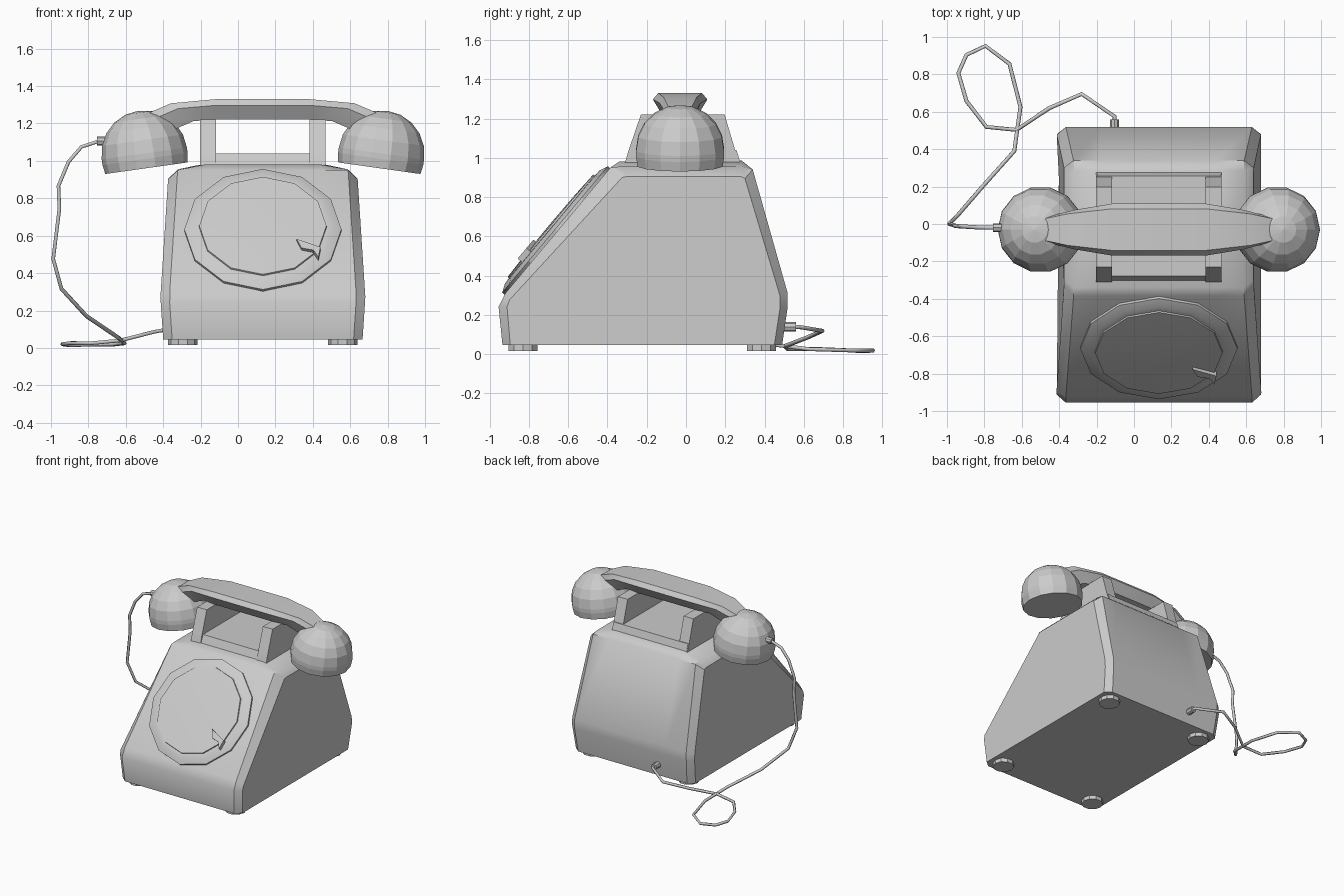
import bpy, bmesh, math
from mathutils import Matrix, Vector

if "Cube" in bpy.data.objects:
    bpy.data.objects.remove(bpy.data.objects["Cube"])

CX = 0.133          # centre line of the telephone body
CY = -0.03          # centre line of the handset


def loft(name, rings, angle=None, matrix=None):
    """Skin closed rings of equal length and cap both ends."""
    bm = bmesh.new()
    rows = [[bm.verts.new(p) for p in ring] for ring in rings]
    n = len(rows[0])
    for a, b in zip(rows, rows[1:]):
        for i in range(n):
            j = (i + 1) % n
            bm.faces.new((a[i], a[j], b[j], b[i]))
    for row in (rows[0], rows[-1]):
        if (row[0].co - row[n // 2].co).length > 1e-4:
            bm.faces.new(row)
    bmesh.ops.remove_doubles(bm, verts=bm.verts, dist=1e-5)
    bmesh.ops.recalc_face_normals(bm, faces=bm.faces)
    if matrix:
        bm.transform(matrix)
    me = bpy.data.meshes.new(name)
    bm.to_mesh(me)
    bm.free()
    ob = bpy.data.objects.new(name, me)
    bpy.context.collection.objects.link(ob)
    if angle:
        bpy.ops.object.select_all(action='DESELECT')
        ob.select_set(True)
        bpy.context.view_layer.objects.active = ob
        bpy.ops.object.shade_smooth_by_angle(angle=math.radians(angle))
    return ob


def lathe(name, profile, sides, matrix, angle=None):
    """Revolve (radius, height) points around local z."""
    rings = [[(r * math.cos(2 * math.pi * i / sides),
               r * math.sin(2 * math.pi * i / sides), h) for i in range(sides)]
             for r, h in profile]
    return loft(name, rings, angle, matrix)


def extrude_x(name, profile, x0, x1):
    return loft(name, [[(x, y, z) for y, z in profile] for x in (x0, x1)])


# Body: side profile lofted across x, with chamfered corners
outer = [(-.935, .045), (-.955, .24), (-.92, .31), (-.385, .95), (-.34, .98),
         (.285, .985), (.34, .94), (.518, .31), (.518, .24), (.49, .045)]
inner = [(-.895, .045), (-.912, .24), (-.9, .275), (-.325, .90), (-.30, .905),
         (.28, .905), (.30, .895), (.478, .30), (.48, .24), (.45, .045)]


def half_width(z):
    if z < .27:
        return .533 + .015 * (z - .045) / .225
    return .548 - .041 * (z - .27) / .63


half = [[(half_width(z), y, z) for y, z in inner],
        [(half_width(z) - .048, y, min(z, .95) if z < .97 else .955) for y, z in outer],
        [(.31, y, z) for y, z in outer]]
rings = [[(CX + s * x, y, z) for x, y, z in ring]
         for s, group in ((-1, half), (1, half[::-1])) for ring in group]
loft("body", rings, 36)

# Feet
for fx in (-.295, .56):
    for fy in (-.83, .385):
        lathe("foot", [(.078, .015), (.078, .06)], 10, Matrix.Translation((fx, fy, 0)), 30)

# Dial on the sloping front
dial = Matrix(((1, 0, 0, CX), (0, .641, -.767, -.656), (0, .767, .641, .625), (0, 0, 0, 1)))
lathe("dial", [(.42, -.02), (.42, .015), (.375, .034), (.342, .036), (.34, .045),
               (.2, .05), (0, .052)], 12, dial, 30)

# Finger stop
stop = [(.18, -.11), (.277, -.153), (.308, -.167), (.297, -.236), (.271, -.188), (.207, -.173)]
loft("finger_stop", [[(u, v, h) for u, v in stop] for h in (.035, .066)], matrix=dial)

# Cradle: low crossbar and two uprights
extrude_x("cradle_base", [(-.315, .95), (-.278, 1.04), (.257, 1.04), (.285, .95)],
          CX - .33, CX + .33)
post = [(-.318, .95), (-.295, 1.03), (-.23, 1.22), (.197, 1.22), (.25, 1.04), (.288, .95)]
for s in (-1, 1):
    extrude_x("cradle_post", post, CX + s * .25, CX + s * .336)

# Handset grip: six-sided section; (top x, top z, bottom x, bottom z, half width)
side = [(.25, 1.33, .25, 1.22, .139), (.49, 1.308, .37, 1.213, .105), (.65, 1.24, .56, 1.13, .062)]
section = [(-.66, 0), (-1, .7), (-.8, 1), (.8, 1), (1, .7), (.66, 0)]
rings = [[(CX + s * (bx + (tx - bx) * t), CY + w * k, bz + (tz - bz) * t) for k, t in section]
         for s, group in ((-1, side[::-1]), (1, side)) for tx, tz, bx, bz, w in group]
loft("handset_grip", rings, 25)

# Earpiece and mouthpiece: faceted domes tilted outwards
dome = [(.222, -.08), (.23, -.03)] + [
    (.23 * math.cos(math.radians(a)), .23 * math.sin(math.radians(a))) for a in (0, 18, 36, 54, 72)]
dome.append((0, .23))
for s, name in ((-1, "mouthpiece"), (1, "earpiece")):
    place = Matrix.Translation((CX + s * .634, CY, 1.04)) @ Matrix.Rotation(s * math.radians(8), 4, 'Y')
    lathe(name, dome, 14, place)

# Cord plugs
lathe("handset_plug", [(.024, 0), (.024, .09)], 8,
      Matrix.Translation((-.755, -.02, 1.105)) @ Matrix.Rotation(math.pi / 2, 4, 'Y'), 30)
lathe("body_plug", [(.024, 0), (.024, .08)], 8,
      Matrix.Translation((-.104, .56, .138)) @ Matrix.Rotation(math.pi / 2, 4, 'X'), 30)

# Cord: hangs from the mouthpiece, loops on the table, ends at the back
path = [(-.74, -.02, 1.107), (-.837, -.018, 1.075), (-.906, -.014, .995), (-.96, -.01, .866),
        (-.955, -.008, .743), (-.988, 0, .476), (-.944, .045, .316), (-.81, .2, .17),
        (-.64, .39, .055), (-.607, .626, .025), (-.666, .856, .018), (-.794, .952, .018),
        (-.896, .904, .014), (-.939, .807, .02), (-.896, .658, .026), (-.789, .519, .025),
        (-.628, .503, .04), (-.452, .62, .085), (-.28, .695, .118), (-.104, .575, .138),
        (-.104, .55, .138)]
curve = bpy.data.curves.new("cord", 'CURVE')
curve.dimensions = '3D'
curve.bevel_depth = .011
curve.bevel_resolution = 1
curve.use_fill_caps = True
spline = curve.splines.new('POLY')
spline.points.add(len(path) - 1)
for pt, co in zip(spline.points, path):
    pt.co = (*co, 1)
bpy.context.collection.objects.link(bpy.data.objects.new("cord", curve))
